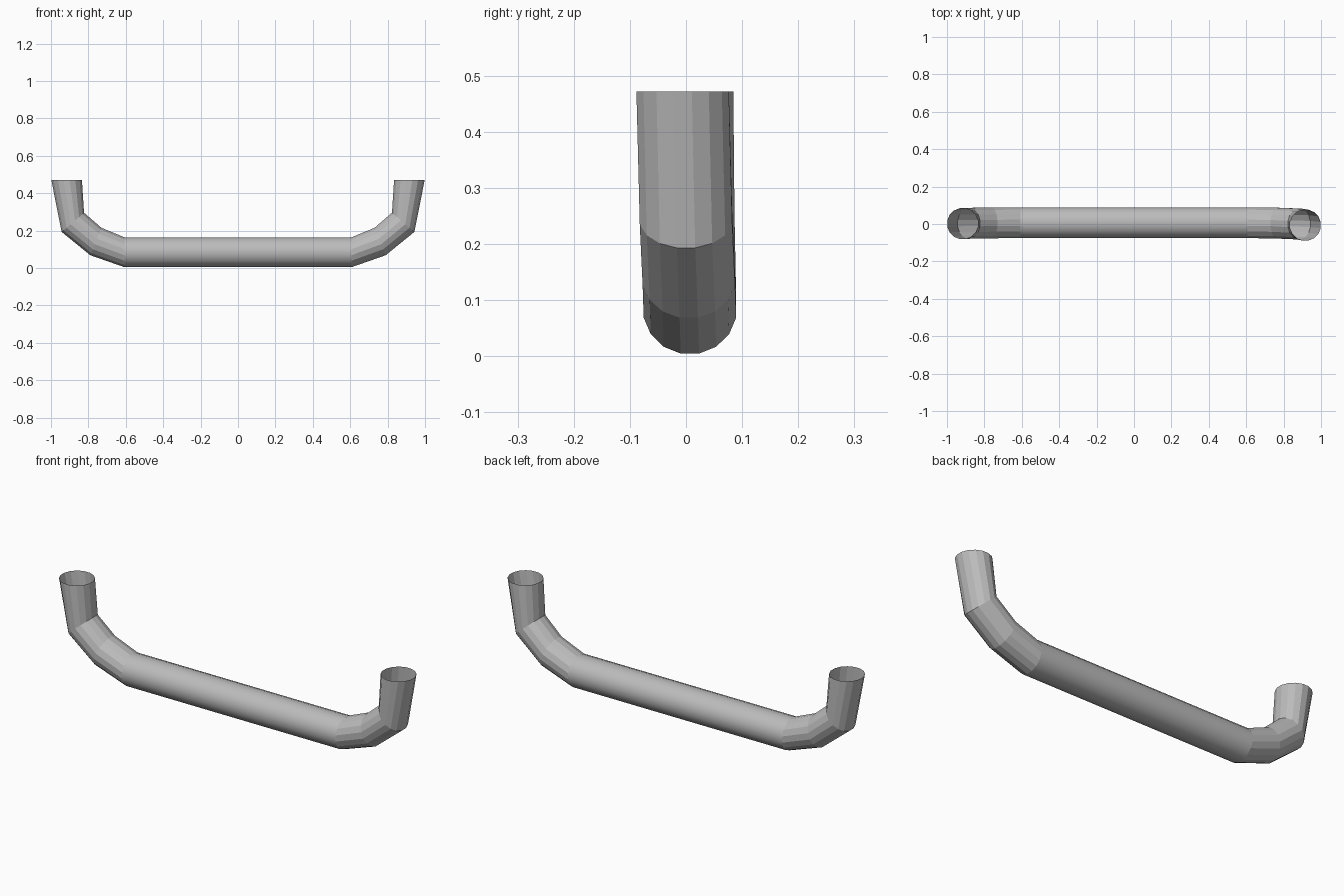
import bpy, bmesh, math
from mathutils import Vector

cube = bpy.data.objects.get("Cube")
if cube:
    bpy.data.objects.remove(cube)

SIDES = 16
Y_RADIUS = 0.084

grey = bpy.data.materials.new("plain grey")
colour = (0.5, 0.5, 0.5, 1)
grey.use_nodes = True
grey.diffuse_color = colour
grey.node_tree.nodes["Principled BSDF"].inputs["Base Color"].default_value = colour

# Half of the bent tube, from the open end inwards: outer x, z and inner x, z
bend = [((1.0, 0.472), (0.833, 0.472)),
        ((0.944, 0.192), (0.822, 0.297)),
        ((0.79, 0.067), (0.73, 0.217)),
        ((0.607, 0.003), (0.607, 0.166))]
left_y = [-0.006, 0.0, 0.005, 0.007]
right_y = [0.002, 0.004, 0.006, 0.007]


def add_ring(bm, outer, inner, side, y):
    """Elliptical mitre ring spanning the outer and inner bend points."""
    o = Vector((side * outer[0], y, outer[1]))
    i = Vector((side * inner[0], y, inner[1]))
    centre, arm = (o + i) / 2, (o - i) / 2
    ring = []
    for k in range(SIDES):
        a = (k + 0.5) * math.tau / SIDES
        p = centre + arm * math.cos(a) + Vector((0, Y_RADIUS * math.sin(a), 0))
        ring.append(bm.verts.new(p))
    return ring


bm = bmesh.new()
rings = [add_ring(bm, o, i, -1, y) for (o, i), y in zip(bend, right_y)]
rings += [add_ring(bm, o, i, 1, y) for (o, i), y in reversed(list(zip(bend, left_y)))]

# Skin the rings; only the long straight bar is smooth around
for n, (a, b) in enumerate(zip(rings, rings[1:])):
    for k in range(SIDES):
        j = (k + 1) % SIDES
        face = bm.faces.new((a[k], b[k], b[j], a[j]))
        face.smooth = n == len(bend) - 1
bm.normal_update()
# Make the open tube face outwards
lowest = min(bm.faces, key=lambda f: f.calc_center_median().z)
if lowest.normal.z > 0:
    bmesh.ops.reverse_faces(bm, faces=bm.faces[:])

mesh = bpy.data.meshes.new("bent_tube")
bm.to_mesh(mesh)
bm.free()
mesh.materials.append(grey)
tube = bpy.data.objects.new("bent_tube", mesh)
bpy.context.collection.objects.link(tube)
